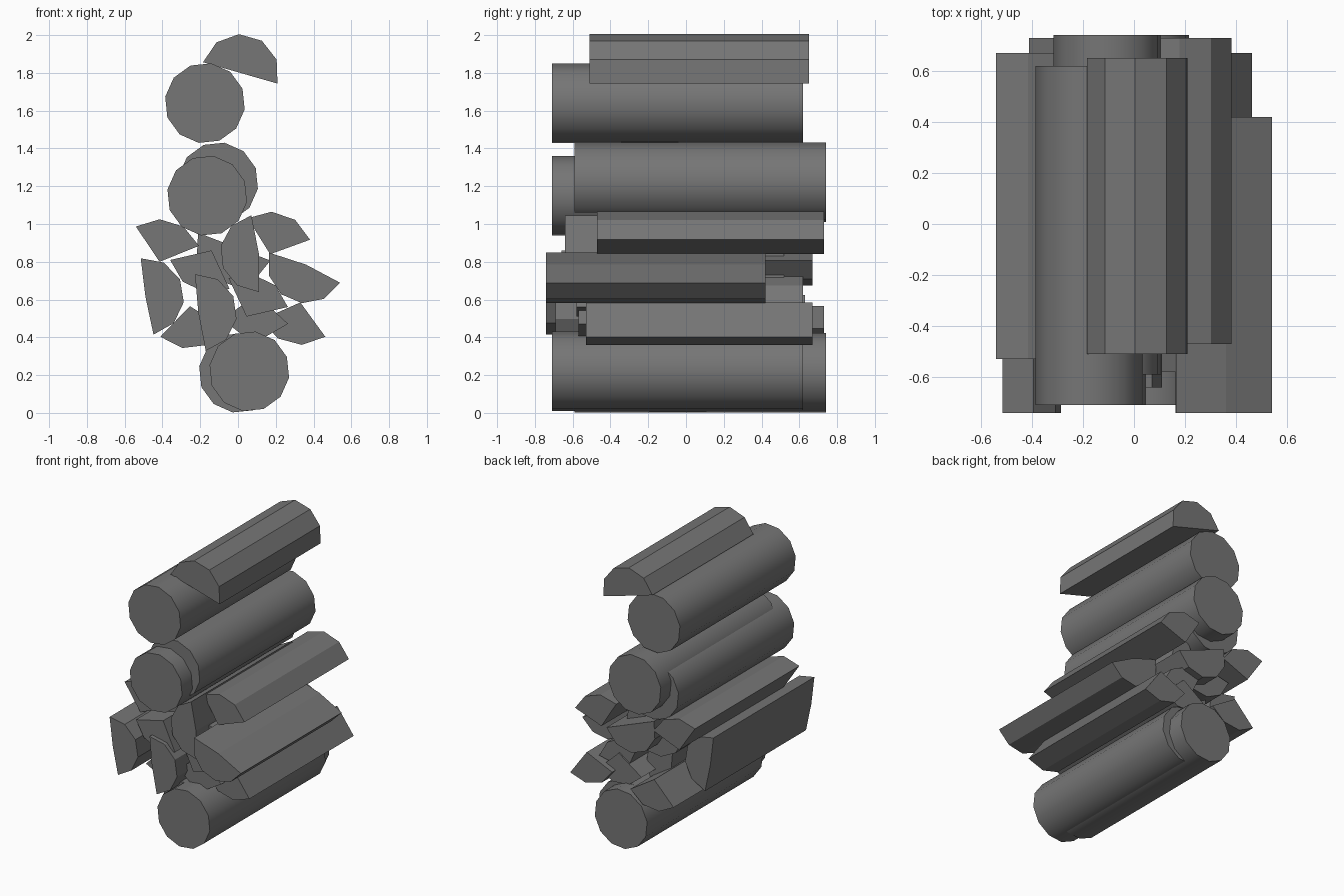
import bpy, bmesh, math

cube = bpy.data.objects.get("Cube")
if cube:
    bpy.data.objects.remove(cube, do_unlink=True)

# Single dull grey for all timber
grey = bpy.data.materials.new("timber grey")
grey.use_nodes = True
color = (0.18, 0.18, 0.18, 1)
grey.diffuse_color = color
grey.node_tree.nodes["Principled BSDF"].inputs["Base Color"].default_value = color


def arc(x, z, radius, start, end, segments):
    """Points in the xz plane along an arc, in degrees."""
    angles = [math.radians(start + (end - start) * i / segments) for i in range(segments + 1)]
    return [(x + radius * math.cos(a), z + radius * math.sin(a)) for a in angles]


def extrude(name, outline, front, length, smooth=False):
    """Extrude an xz outline backwards along y."""
    bm = bmesh.new()
    face = bm.faces.new([bm.verts.new((x, front, z)) for x, z in outline])
    new = bmesh.ops.extrude_face_region(bm, geom=[face])["geom"]
    moved = [v for v in new if isinstance(v, bmesh.types.BMVert)]
    bmesh.ops.translate(bm, verts=moved, vec=(0, length, 0))
    bmesh.ops.recalc_face_normals(bm, faces=bm.faces)
    mesh = bpy.data.meshes.new(name)
    bm.to_mesh(mesh)
    bm.free()
    mesh.materials.append(grey)
    obj = bpy.data.objects.new(name, mesh)
    bpy.context.collection.objects.link(obj)
    if smooth:
        bpy.ops.object.select_all(action="DESELECT")
        obj.select_set(True)
        bpy.context.view_layer.objects.active = obj
        bpy.ops.object.shade_smooth_by_angle(angle=math.radians(40))


def round_log(name, x, z, front):
    extrude(name, arc(x, z, 0.213, 21, 381, 12)[:-1], front, 1.33, smooth=True)


def half_log(name, x, z, front, start, end):
    # Half-round billet with a split flat side
    extrude(name, arc(x, z, 0.205, start, end, 5) + [(x, z)], front, 1.16)


def wedge_log(name, x, z, front, start):
    # Split wedge: pointed heart and rounded bark side
    extrude(name, [(x, z)] + arc(x, z, 0.225, start, start + 102, 3), front, 1.2)


# Whole round logs
round_log("bottom_log_front", 0.06, 0.22, -0.71)
round_log("bottom_log_back", 0.005, 0.213, -0.59)
round_log("middle_log_front", -0.163, 1.15, -0.71)
round_log("middle_log_back", -0.105, 1.22, -0.59)
round_log("upper_log", -0.175, 1.64, -0.71)

# Half-split logs
half_log("top_half_log", 0.012, 1.8, -0.51, -16, 164)
half_log("left_half_log", -0.49, 0.615, -0.74, -78, 97)
half_log("right_half_log", 0.36, 0.785, -0.74, 162, 332)
half_log("core_half_log_low", -0.21, 0.53, -0.69, -79, 95)
half_log("core_half_log_high", 0.11, 0.845, -0.64, 101, 270)
half_log("core_half_log_back", -0.02, 0.88, -0.49, 159, 339)

# Quarter-split wedges
wedge_log("upper_left_wedge", -0.415, 0.8, -0.53, 22)
wedge_log("upper_right_wedge", 0.17, 0.84, -0.47, 20)
wedge_log("lower_left_wedge", -0.255, 0.565, -0.47, 226)
wedge_log("lower_right_wedge", 0.33, 0.585, -0.53, 204)
wedge_log("core_wedge_left", -0.14, 0.86, -0.66, 193)
wedge_log("core_wedge_right", 0.045, 0.51, -0.58, 13)
wedge_log("core_wedge_low", 0.1, 0.625, -0.57, 215)
